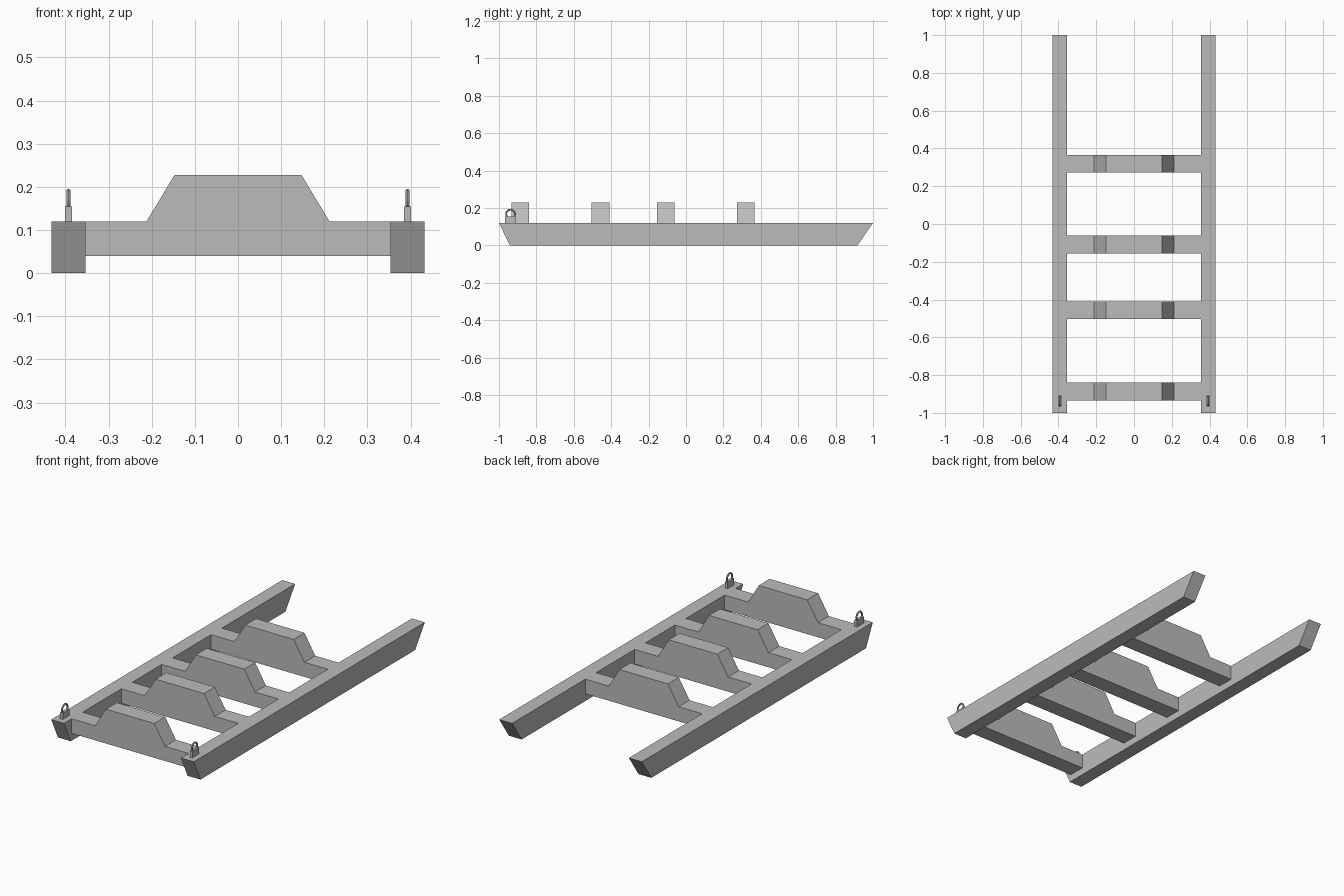
import bpy, bmesh, math
from mathutils import Vector

if "Cube" in bpy.data.objects:
    bpy.data.objects.remove(bpy.data.objects["Cube"])

grey = bpy.data.materials.new("plain grey")
grey.diffuse_color = (0.5, 0.5, 0.5, 1)
grey.use_nodes = True
grey.node_tree.nodes["Principled BSDF"].inputs["Base Color"].default_value = grey.diffuse_color


def extrude(name, outline, direction):
    """Closed planar outline pushed along a vector."""
    bm = bmesh.new()
    face = bm.faces.new([bm.verts.new(p) for p in outline])
    res = bmesh.ops.extrude_face_region(bm, geom=[face], use_keep_orig=True)
    moved = [g for g in res["geom"] if isinstance(g, bmesh.types.BMVert)]
    bmesh.ops.translate(bm, verts=moved, vec=Vector(direction))
    bmesh.ops.recalc_face_normals(bm, faces=bm.faces)
    mesh = bpy.data.meshes.new(name)
    bm.to_mesh(mesh)
    bm.free()
    mesh.materials.append(grey)
    ob = bpy.data.objects.new(name, mesh)
    bpy.context.collection.objects.link(ob)
    return ob


for side, label in ((-1, "left"), (1, "right")):
    # Runner rail with raked ends
    x = side * 0.393 - 0.039
    extrude(label + "_rail",
            [(x, -1, 0.12), (x, -0.942, 0), (x, 0.917, 0), (x, 1, 0.12)],
            (0.078, 0, 0))
    # Lug block on the front end of the rail
    cx, cy = side * 0.393, -0.938
    extrude(label + "_lug",
            [(cx - 0.008, cy - 0.029, 0.12), (cx - 0.008, cy + 0.029, 0.12),
             (cx - 0.008, cy + 0.029, 0.155), (cx - 0.008, cy - 0.029, 0.155)],
            (0.016, 0, 0))
    # Ring standing in the lug
    bpy.ops.mesh.primitive_torus_add(
        location=(cx, cy, 0.167), rotation=(0, math.pi / 2, 0),
        major_radius=0.0235, minor_radius=0.005,
        major_segments=20, minor_segments=8)
    ring = bpy.context.object
    ring.name = label + "_ring"
    ring.data.materials.append(grey)

# Cross beams with raised trapezoid centres
half = [(0.355, 0.04), (0.355, 0.12), (0.212, 0.12), (0.147, 0.228)]
profile = half + [(-x, z) for x, z in reversed(half)]
for i, y in enumerate((-0.887, -0.457, -0.108, 0.319)):
    extrude(f"cross_beam_{i + 1}",
            [(x, y - 0.047, z) for x, z in profile], (0, 0.094, 0))
